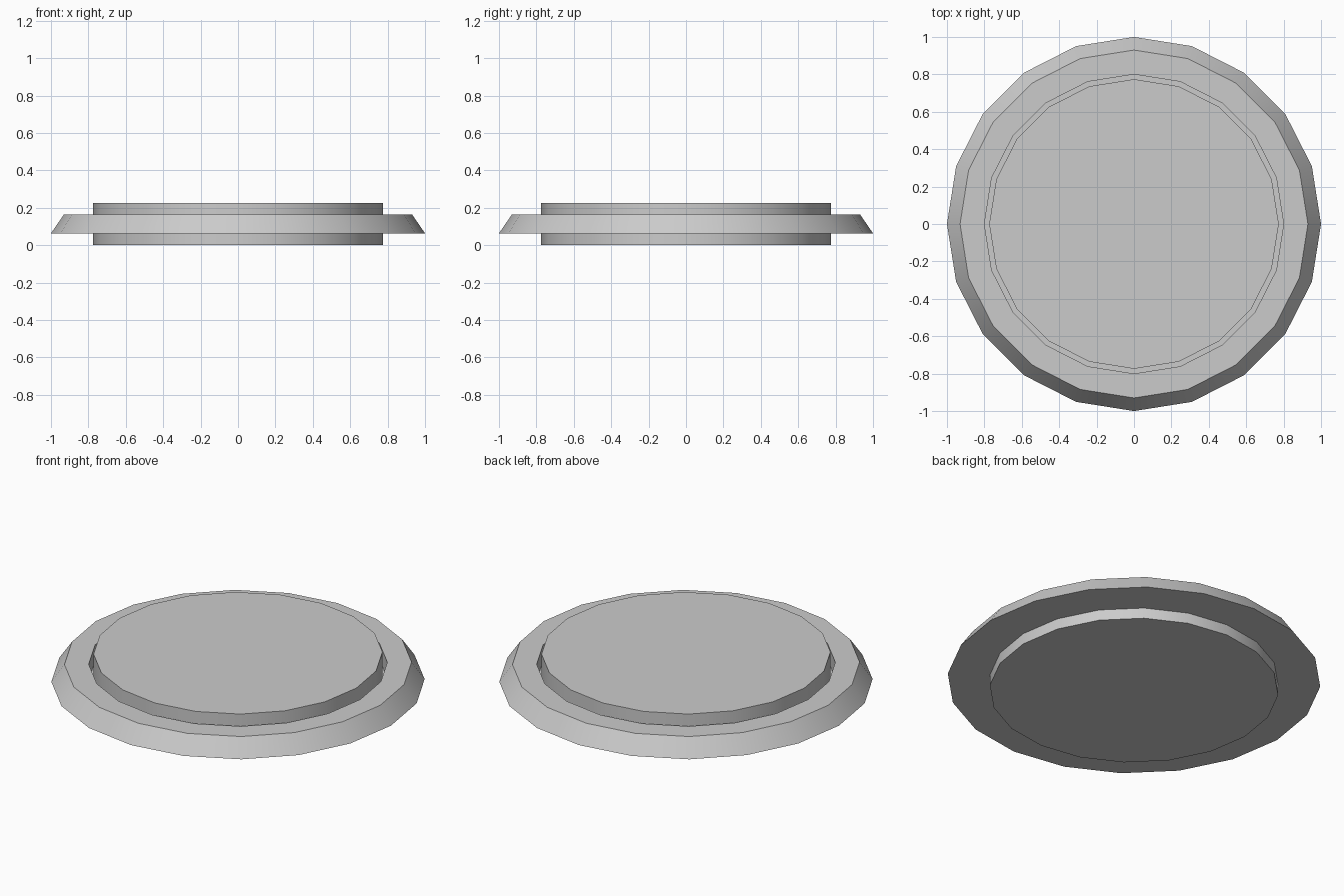
import bpy
import bmesh
from math import cos, sin, radians, tau

if "Cube" in bpy.data.objects:
    bpy.data.objects.remove(bpy.data.objects["Cube"])

SIDES = 20


def lathe(name, profile, closed=False):
    """Revolve (radius, z) points about z; open profiles get end caps."""
    bm = bmesh.new()
    rings = [[bm.verts.new((r * cos(tau * i / SIDES), r * sin(tau * i / SIDES), z))
              for i in range(SIDES)] for r, z in profile]
    count = len(rings)
    for k in range(count if closed else count - 1):
        a, b = rings[k], rings[(k + 1) % count]
        for i in range(SIDES):
            j = (i + 1) % SIDES
            bm.faces.new((a[i], a[j], b[j], b[i]))
    if not closed:
        bm.faces.new(rings[0][::-1])
        bm.faces.new(rings[-1])
    bmesh.ops.recalc_face_normals(bm, faces=bm.faces)
    mesh = bpy.data.meshes.new(name)
    bm.to_mesh(mesh)
    bm.free()
    obj = bpy.data.objects.new(name, mesh)
    bpy.context.collection.objects.link(obj)
    bpy.ops.object.select_all(action='DESELECT')
    obj.select_set(True)
    bpy.context.view_layer.objects.active = obj
    bpy.ops.object.shade_smooth_by_angle(angle=radians(30))
    return obj


# Centre disc standing proud above and below the rim
lathe("centre_disc", [(0.774, 0.0), (0.774, 0.225)])

# Bevelled outer rim with a narrow groove around the disc
lathe("outer_rim", [(0.774, 0.063), (1.0, 0.063), (0.93, 0.165),
                    (0.80, 0.165), (0.80, 0.07), (0.774, 0.07)], closed=True)
